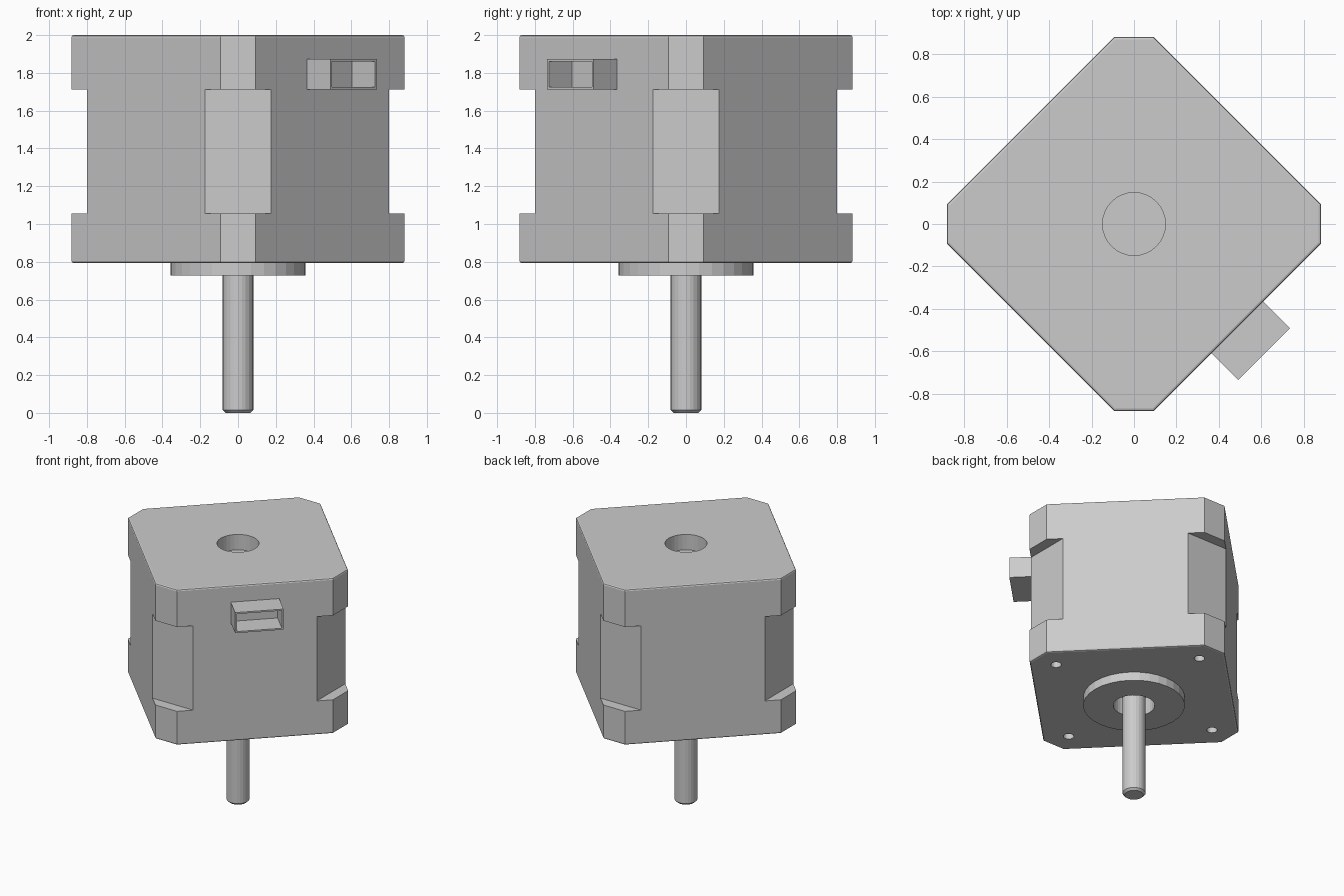
import bpy, bmesh, math
from mathutils import Matrix

if "Cube" in bpy.data.objects:
    bpy.data.objects.remove(bpy.data.objects["Cube"])

Z0, Z1 = 0.793, 2.0        # body bottom and top
HALF = 0.69                # body half width across the flats
ROT = Matrix.Rotation(math.radians(-45), 4, 'Z')


def finish(name, bm):
    bmesh.ops.recalc_face_normals(bm, faces=bm.faces)
    me = bpy.data.meshes.new(name)
    bm.to_mesh(me)
    bm.free()
    ob = bpy.data.objects.new(name, me)
    bpy.context.collection.objects.link(ob)
    return ob


def add_box(bm, size, loc, rot=Matrix()):
    mat = rot @ Matrix.Translation(loc) @ Matrix.Diagonal((*size, 1))
    bmesh.ops.create_cube(bm, size=1, matrix=mat)


def add_cyl(bm, r, za, zb, x=0, y=0, n=32):
    bmesh.ops.create_cone(bm, cap_ends=True, segments=n, radius1=r, radius2=r, depth=zb - za,
                          matrix=Matrix.Translation((x, y, (za + zb) / 2)))


def cut(target, bm):
    cutter = finish("cutter", bm)
    cutter.hide_render = True
    mod = target.modifiers.new("cut", 'BOOLEAN')
    mod.operation, mod.solver, mod.object = 'DIFFERENCE', 'EXACT', cutter
    bpy.context.view_layer.objects.active = target
    bpy.ops.object.modifier_apply(modifier=mod.name)
    bpy.data.objects.remove(cutter)


# Motor body: octagonal prism with softened top and bottom rims
bm = bmesh.new()
a, b = 0.882, 0.093
pts = [(a, -b), (a, b), (b, a), (-b, a), (-a, b), (-a, -b), (-b, -a), (b, -a)]
base = bm.faces.new([bm.verts.new((x, y, Z0)) for x, y in pts])
ext = bmesh.ops.extrude_face_region(bm, geom=[base], use_keep_orig=True)
bmesh.ops.translate(bm, vec=(0, 0, Z1 - Z0),
                    verts=[g for g in ext["geom"] if isinstance(g, bmesh.types.BMVert)])
bmesh.ops.recalc_face_normals(bm, faces=bm.faces)
rims = [e for e in bm.edges if abs(e.verts[0].co.z - e.verts[1].co.z) < 1e-4]
bmesh.ops.bevel(bm, geom=rims, offset=0.012, segments=2, profile=0.5, affect='EDGES')
body = finish("motor_body", bm)

# Corner recesses around the middle of the body
bm = bmesh.new()
for i in range(4):
    add_box(bm, (0.2, 0.8, 0.655), (0.9, 0, 1.3835), Matrix.Rotation(i * math.pi / 2, 4, 'Z'))
cut(body, bm)

# Rear bore, front bore and four mounting holes
bm = bmesh.new()
add_cyl(bm, 0.148, 1.88, 2.1)
add_cyl(bm, 0.146, 0.6, 0.86)
for i in range(4):
    t = i * math.pi / 2
    add_cyl(bm, 0.037, 0.7, 0.93, 0.716 * math.cos(t), 0.716 * math.sin(t), 20)
cut(body, bm)

# Raised pilot ring on the mounting face
bm = bmesh.new()
add_cyl(bm, 0.358, 0.727, Z0)
ring = finish("pilot_ring", bm)
bm = bmesh.new()
add_cyl(bm, 0.146, 0.6, 0.9)
cut(ring, bm)

# Output shaft with chamfered tip
bm = bmesh.new()
add_cyl(bm, 0.081, 0, 0.87, n=24)
tip = [e for e in bm.edges if all(v.co.z < 0.001 for v in e.verts)]
bmesh.ops.bevel(bm, geom=tip, offset=0.015, segments=1, affect='EDGES')
finish("output_shaft", bm)

# Hollow cable socket on the front right face
bm = bmesh.new()
add_box(bm, (0.186, 0.346, 0.16), (HALF + 0.083, 0, 1.793), ROT)
socket = finish("cable_socket", bm)
bm = bmesh.new()
add_box(bm, (0.3, 0.322, 0.136), (HALF + 0.153, 0, 1.793), ROT)
cut(socket, bm)
